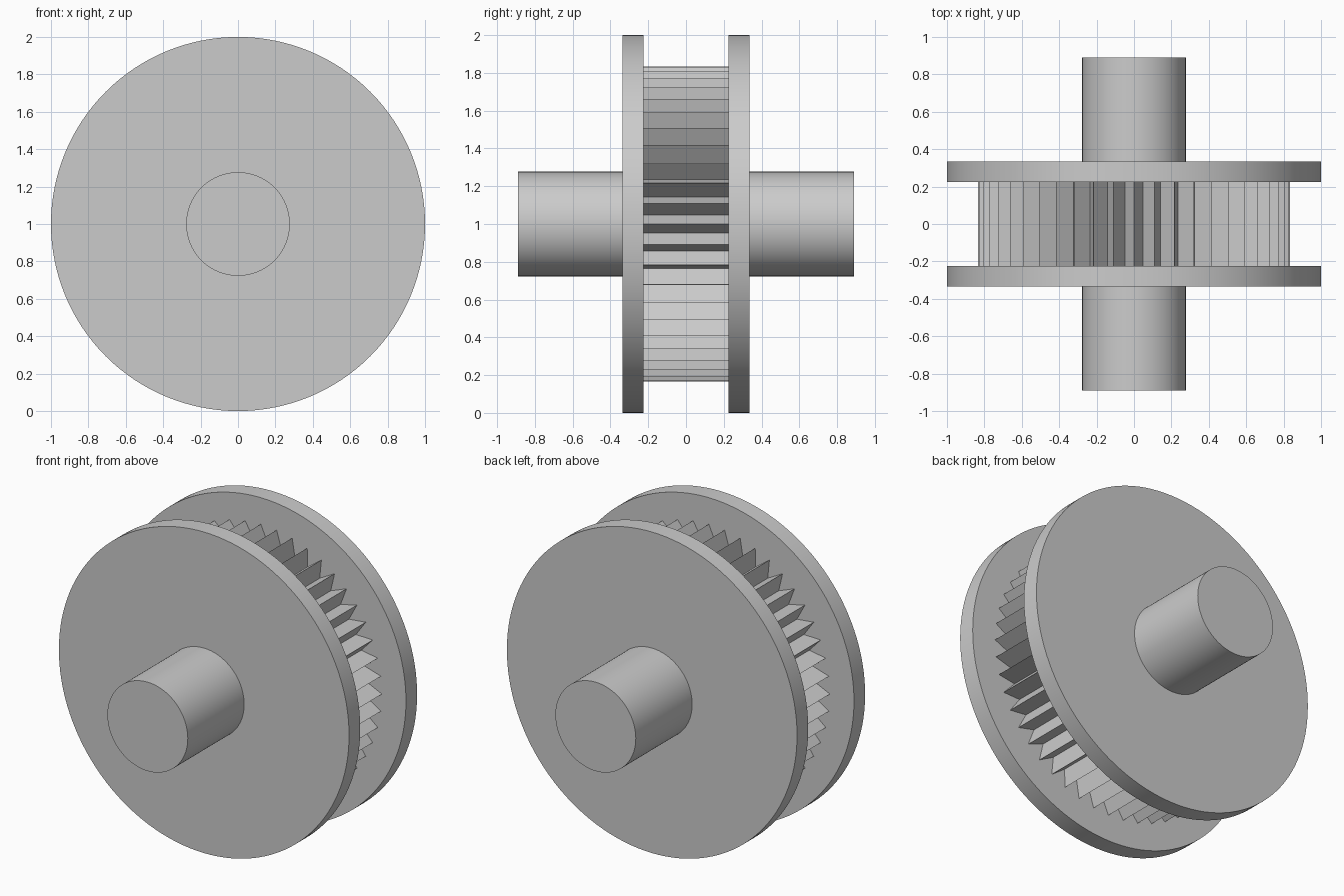
import bpy, bmesh, math
from mathutils import Matrix, Vector

default = bpy.data.objects.get("Cube")
if default:
    bpy.data.objects.remove(default, do_unlink=True)

GREY = (0.6, 0.6, 0.6, 1)
metal = bpy.data.materials.new("plain grey")
metal.use_nodes = True
metal.diffuse_color = GREY
metal.node_tree.nodes["Principled BSDF"].inputs["Base Color"].default_value = GREY

AXIS_HEIGHT = 1.0
TEETH = 48


def finish(bm, name, smooth):
    bmesh.ops.recalc_face_normals(bm, faces=bm.faces)
    mesh = bpy.data.meshes.new(name)
    bm.to_mesh(mesh)
    bm.free()
    mesh.materials.append(metal)
    obj = bpy.data.objects.new(name, mesh)
    obj.location.z = AXIS_HEIGHT
    bpy.context.collection.objects.link(obj)
    if smooth:
        bpy.ops.object.select_all(action='DESELECT')
        obj.select_set(True)
        bpy.context.view_layer.objects.active = obj
        bpy.ops.object.shade_smooth_by_angle(angle=math.radians(30))
    return obj


def cylinder(name, radius, y0, y1, sides):
    """Capped cylinder lying along y."""
    bm = bmesh.new()
    place = Matrix.Translation((0, (y0 + y1) / 2, 0)) @ Matrix.Rotation(math.pi / 2, 4, 'X')
    bmesh.ops.create_cone(bm, cap_ends=True, segments=sides, radius1=radius,
                          radius2=radius, depth=y1 - y0, matrix=place)
    return finish(bm, name, True)


def toothed_wheel(name, tip, root, half_width):
    """Star outline of pointed teeth, extruded along y."""
    bm = bmesh.new()
    outline = []
    for i in range(TEETH * 2):
        a = math.pi * i / TEETH
        r = root if i % 2 else tip
        outline.append(bm.verts.new((r * math.cos(a), -half_width, r * math.sin(a))))
    face = bm.faces.new(outline)
    grown = bmesh.ops.extrude_face_region(bm, geom=[face], use_keep_orig=True)
    moved = [g for g in grown["geom"] if isinstance(g, bmesh.types.BMVert)]
    bmesh.ops.translate(bm, verts=moved, vec=Vector((0, 2 * half_width, 0)))
    return finish(bm, name, False)


# Shaft, flanges and the toothed wheel between them
cylinder("shaft", 0.277, -0.89, 0.89, 96)
cylinder("front_flange", 1.0, -0.335, -0.225, 128)
cylinder("back_flange", 1.0, 0.225, 0.335, 128)
toothed_wheel("toothed_wheel", 0.835, 0.73, 0.226)
